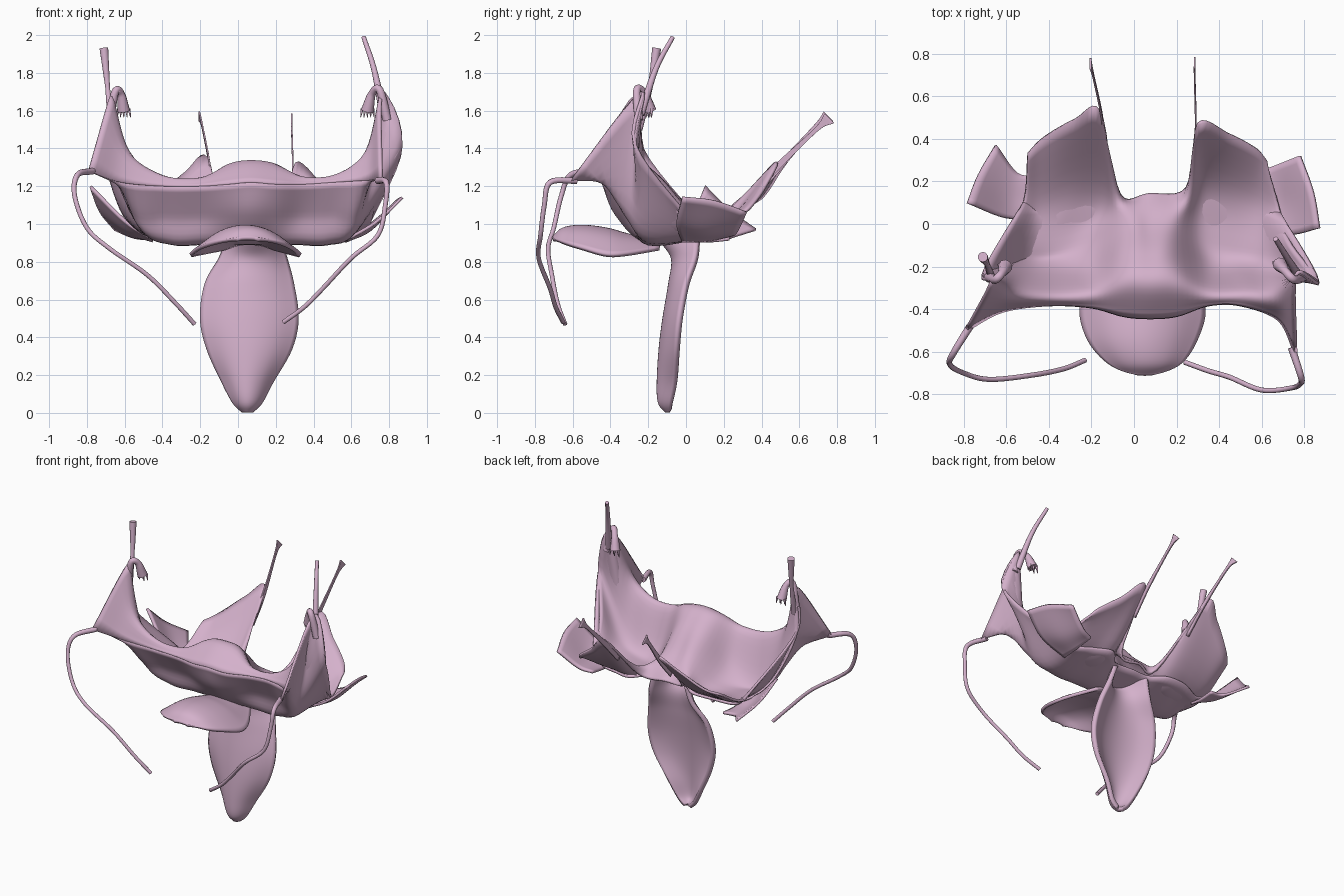
import bpy
from mathutils import Vector

cube = bpy.data.objects.get("Cube")
if cube:
    bpy.data.objects.remove(cube, do_unlink=True)

pink = bpy.data.materials.new("petal pink")
pink.use_nodes = True
pink.diffuse_color = (.66, .44, .6, 1)
pink.node_tree.nodes["Principled BSDF"].inputs["Base Color"].default_value = pink.diffuse_color


def smooth_path(points, steps):
    """Catmull-Rom curve passing through all the points."""
    points = [Vector(p) for p in points]
    padded = [2 * points[0] - points[1]] + points + [2 * points[-1] - points[-2]]
    path = []
    for a, b, c, d in zip(padded, padded[1:], padded[2:], padded[3:]):
        for i in range(steps):
            t = i / steps
            path.append(b + (c - a) * t / 2 + (a - b * 2.5 + c * 2 - d / 2) * t * t
                        + (b * 3 - a - c * 3 + d) * t ** 3 / 2)
    return path + [points[-1]]


def triples(row):
    return [row[i:i + 3] for i in range(0, len(row), 3)]


def sheet(name, sections, thickness=.016, steps=6):
    """Thin smooth surface through a grid of control points."""
    along = [smooth_path(section, steps) for section in sections]
    across = [smooth_path(column, steps) for column in zip(*along)]
    rows, cols = len(across), len(across[0])
    verts = [p for line in across for p in line]
    faces = [(r * cols + c, r * cols + c + 1, (r + 1) * cols + c + 1, (r + 1) * cols + c)
             for r in range(rows - 1) for c in range(cols - 1)]
    mesh = bpy.data.meshes.new(name)
    mesh.from_pydata(verts, [], faces)
    mesh.polygons.foreach_set("use_smooth", [True] * len(faces))
    mesh.materials.append(pink)
    obj = bpy.data.objects.new(name, mesh)
    bpy.context.collection.objects.link(obj)
    solid = obj.modifiers.new("thickness", "SOLIDIFY")
    solid.thickness = thickness
    solid.offset = 0


def tube(name, points, radii, steps=6):
    """Round stem whose radius follows the given values."""
    path = smooth_path(points, steps)
    curve = bpy.data.curves.new(name, "CURVE")
    curve.dimensions = "3D"
    curve.bevel_depth = 1
    curve.bevel_resolution = 3
    curve.use_fill_caps = True
    spline = curve.splines.new("POLY")
    spline.points.add(len(path) - 1)
    for i, (point, p) in enumerate(zip(spline.points, path)):
        s = i / (len(path) - 1) * (len(radii) - 1)
        k = min(int(s), len(radii) - 2)
        point.co = (*p, 1)
        point.radius = radii[k] + (radii[k + 1] - radii[k]) * (s - k)
    spline.use_smooth = True
    curve.materials.append(pink)
    obj = bpy.data.objects.new(name, curve)
    bpy.context.collection.objects.link(obj)


# Sections of the hood and wings: rim, ridge, valley, cup, back, back edge
right_wing = [
    (-.79, -.5, 1.28, -.67, -.27, 1.68, -.71, -.23, 1.4, -.62, -.08, 1.08, -.52, .1, .98, -.5, .33, 1.1),
    (-.62, -.41, 1.22, -.58, -.32, 1.38, -.54, -.2, 1.06, -.52, -.1, .97, -.44, .1, .95, -.42, .41, 1.15),
    (-.4, -.38, 1.2, -.4, -.33, 1.24, -.4, -.2, .97, -.36, -.1, .92, -.3, .15, .97, -.28, .49, 1.27),
    (-.2, -.39, 1.2, -.2, -.32, 1.23, -.2, -.2, 1.03, -.18, -.05, .95, -.15, .15, .98, -.16, .53, 1.35),
]
hood = [
    (-.05, -.43, 1.21, -.05, -.28, 1.31, -.05, -.15, 1.22, -.03, -.02, 1.1, -.05, .08, 1.02, -.07, .14, .98),
    (.07, -.44, 1.22, .07, -.28, 1.33, .07, -.15, 1.25, .07, -.02, 1.1, .07, .08, 1.02, .07, .14, .97),
    (.2, -.43, 1.21, .2, -.28, 1.31, .18, -.15, 1.21, .18, -.02, 1.08, .22, .08, 1.02, .25, .17, .98),
]
left_wing = [
    (.35, -.38, 1.21, .35, -.32, 1.23, .34, -.2, .99, .31, -.05, .93, .32, .18, .98, .3, .47, 1.32),
    (.5, -.38, 1.22, .52, -.32, 1.24, .5, -.2, .97, .48, -.08, .92, .45, .15, .96, .45, .42, 1.2),
    (.68, -.45, 1.23, .68, -.33, 1.38, .65, -.22, 1.07, .63, -.1, .98, .58, .1, .95, .58, .35, 1.1),
    (.76, -.61, 1.23, .76, -.24, 1.7, .87, -.27, 1.42, .74, -.1, 1.16, .69, .05, .99, .62, .3, 1.05),
]
sections = [triples(row) for row in right_wing + hood + left_wing]
sheet("hood_and_wings", sections)

# Underside from the front rim to the cup base, closing up against the horns
underside = []
for section in sections[1:-1]:
    rim, cup, back = Vector(section[0]), Vector(section[3]), Vector(section[4])
    outward = abs(cup.x - .06)
    low = Vector((cup.x, -.2, .9 + 1.1 * max(0, outward - .5)))
    end = Vector((back.x, back.y, min(back.z - .02, .95)))
    belly = Vector((0, .01 - .06 * max(0, 1 - outward * 4), -.01))
    underside.append([rim, rim.lerp(low, .5) + belly, low, end])
first, last = ([s[0], s[1], s[2], s[4]] for s in (sections[0], sections[-1]))
sheet("underside", [first] + underside + [last])


def petal(name, rows, thickness):
    """Petal from rows of centre point, half width and sag of its sides."""
    sections = []
    for centre, half, sag in rows:
        sections.append([Vector(centre) + Vector((half * s, 0, 0)) + Vector(sag) * s * s
                         for s in (-1, -.5, 0, .5, 1)])
    sheet(name, sections, thickness)


# Front tongue, arched downwards at its sides
petal("front_tongue", [
    ((.06, -.14, .9), .13, (0, 0, -.03)),
    ((.04, -.31, .94), .26, (0, 0, -.1)),
    ((.04, -.42, .97), .29, (0, 0, -.135)),
    ((.04, -.55, .985), .25, (0, 0, -.115)),
    ((.05, -.65, .97), .17, (0, 0, -.07)),
    ((.05, -.705, .92), .05, (0, 0, 0)),
], .022)

# Hanging petal, hollow at the back, with its throat leaning forward
petal("hanging_petal", [
    ((.08, -.13, .92), .13, (0, .2, .02)),
    ((.08, -.065, .82), .17, (0, .12, 0)),
    ((.06, -.08, .68), .23, (0, .085, 0)),
    ((.06, -.11, .5), .255, (0, .08, 0)),
    ((.06, -.13, .34), .22, (0, .085, 0)),
    ((.05, -.14, .17), .13, (0, .085, 0)),
    ((.05, -.135, .06), .07, (0, .06, 0)),
    ((.05, -.1, .012), .02, (0, .02, 0)),
], .03)

# Small flared petals at the outer sides
sheet("right_side_petal", [
    [(-.45, .03, .92), (-.45, .12, .91), (-.45, .23, .92)],
    [(-.6, .03, 1.02), (-.58, .12, .96), (-.55, .24, .93)],
    [(-.78, .1, 1.2), (-.73, .23, 1.07), (-.65, .37, .97)],
])
sheet("left_side_petal", [
    [(.56, -.02, .91), (.57, .1, .91), (.56, .24, .94)],
    [(.73, -.05, 1.01), (.7, .1, .97), (.65, .27, .96)],
    [(.87, -.02, 1.14), (.84, .15, 1.12), (.78, .32, 1.06)],
])

# Flat filaments with fanned ends behind the back petals
for side, points in {
    "right": [(-.14, .36, 1.16), (-.15, .5, 1.31), (-.19, .69, 1.52), (-.205, .755, 1.57)],
    "left": [(.285, .34, 1.15), (.29, .48, 1.3), (.285, .69, 1.5), (.285, .76, 1.56)],
}.items():
    widths = (.02, .018, .012, .036)
    spread = Vector((0, -.7, .7))
    sheet(side + "_filament", [[Vector(p) + spread * w * s for s in (-1, 0, 1)]
                               for p, w in zip(points, widths)], .008)

# Long drooping tendrils from the wing corners
tendril = (.018, .013, .012, .012, .012)
tube("right_tendril", [(-.77, -.48, 1.28), (-.85, -.61, 1.26), (-.865, -.66, 1.15), (-.8, -.7, .98),
                       (-.68, -.73, .87), (-.48, -.71, .73), (-.33, -.68, .58), (-.23, -.64, .47)], tendril)
tube("left_tendril", [(.74, -.58, 1.23), (.785, -.72, 1.22), (.78, -.75, 1.1), (.74, -.77, .94),
                      (.6, -.78, .82), (.45, -.72, .66), (.35, -.69, .56), (.24, -.65, .48)], tendril)

# Upright stalks on the horns
tube("right_stalk", [(-.67, -.25, 1.5), (-.69, -.19, 1.72), (-.71, -.155, 1.93)], (.02, .013, .024))
tube("left_stalk", [(.77, -.24, 1.58), (.72, -.16, 1.82), (.665, -.07, 1.99)], (.022, .015, .012))

# Curled hooks ending in a fringe of teeth
for side, points in {
    "right": [(-.68, -.25, 1.55), (-.65, -.26, 1.7), (-.62, -.23, 1.69), (-.605, -.2, 1.6)],
    "left": [(.79, -.25, 1.55), (.75, -.26, 1.71), (.71, -.22, 1.69), (.685, -.19, 1.6)],
}.items():
    tube(side + "_hook", points, (.025, .02, .02, .034))
    end = Vector(points[-1])
    for i in range(5):
        root = end + Vector((.014 * (i - 2), .008 * (-1) ** i, .01))
        tip = root + Vector((.004 * (i - 2), 0, -.045))
        tube(side + "_hook_tooth", [root, tip], (.009, .002), 1)
